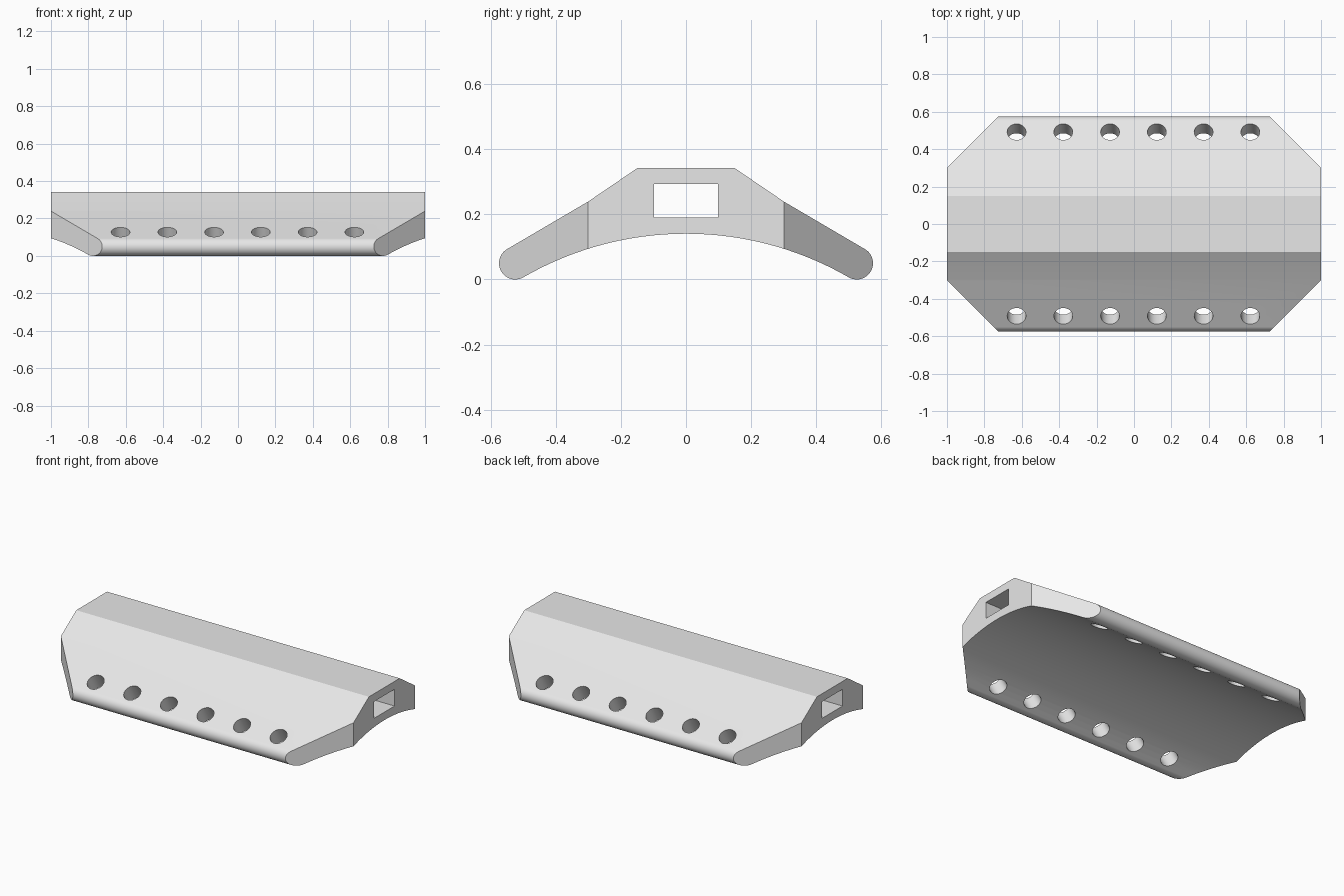
import bpy, bmesh
from math import sin, cos, radians
from mathutils import Matrix

cube = bpy.data.objects.get("Cube")
if cube:
    bpy.data.objects.remove(cube, do_unlink=True)

grey = bpy.data.materials.new("light grey")
grey.use_nodes = True
grey.diffuse_color = (0.8, 0.8, 0.8, 1)
grey.node_tree.nodes["Principled BSDF"].inputs["Base Color"].default_value = (0.8, 0.8, 0.8, 1)


def add_object(name, bm):
    bmesh.ops.recalc_face_normals(bm, faces=bm.faces)
    mesh = bpy.data.meshes.new(name)
    bm.to_mesh(mesh)
    bm.free()
    mesh.materials.append(grey)
    obj = bpy.data.objects.new(name, mesh)
    bpy.context.collection.objects.link(obj)
    return obj


def prism(name, points, offset):
    """Extrude a closed outline of 3D points along an offset."""
    bm = bmesh.new()
    face = bm.faces.new([bm.verts.new(p) for p in points])
    moved = bmesh.ops.extrude_face_region(bm, geom=[face])["geom"]
    bmesh.ops.translate(bm, vec=offset,
                        verts=[v for v in moved if isinstance(v, bmesh.types.BMVert)])
    return add_object(name, bm)


def cut(obj, cutter, operation):
    cutter.hide_render = True
    mod = obj.modifiers.new(operation.lower(), "BOOLEAN")
    mod.operation, mod.solver, mod.object = operation, "EXACT", cutter
    bpy.ops.object.modifier_apply(modifier=mod.name)
    bpy.data.objects.remove(cutter, do_unlink=True)


# Cross-section: flat crown, sloping wings, round tips, arched underside
TIP_Y, TIP_Z, TIP_R = 0.525, 0.05, 0.05
half = [(0.15, 0.342), (0.30, 0.24)]
for i in range(25):
    a = radians(60 - 180 * i / 24)
    half.append((TIP_Y + TIP_R * cos(a), TIP_Z + TIP_R * sin(a)))
arch_z = half[-1][1] - cos(radians(30))
arch = [(sin(radians(a)), arch_z + cos(radians(a))) for a in range(28, -29, -2)]
section = half + arch + [(-y, z) for y, z in reversed(half)]
body = prism("arched_bracket", [(-1, y, z) for y, z in section], (2, 0, 0))
bpy.context.view_layer.objects.active = body
body.select_set(True)

# Plan outline that clips the four corners at 45 degrees
quarter = [(1.2, 0.101), (0.6, 0.701)]
outline = quarter + [(-x, y) for x, y in reversed(quarter)]
outline += [(-x, -y) for x, y in quarter] + [(x, -y) for x, y in reversed(quarter)]
cut(body, prism("corner_cutter", [(x, y, -0.5) for x, y in outline], (0, 0, 1.5)), "INTERSECT")

# Rectangular slot along the length and six slanted holes in each wing
bm = bmesh.new()
bmesh.ops.create_cube(bm, size=1, matrix=Matrix.Translation((0, 0, 0.2415))
                      @ Matrix.Diagonal((2.4, 0.198, 0.103, 1)))
for side in (-1, 1):
    for i in range(6):
        place = Matrix.Translation((-0.628 + 0.25 * i, side * 0.492, 0.127))
        bmesh.ops.create_cone(bm, cap_ends=True, segments=40, radius1=0.05, radius2=0.05,
                              depth=0.3, matrix=place @ Matrix.Rotation(radians(-30 * side), 4, "X"))
cut(body, add_object("slot_and_hole_cutter", bm), "DIFFERENCE")

# Smooth curves with crisp edges
bpy.ops.object.shade_smooth_by_angle(angle=radians(30))
weighted = body.modifiers.new("weighted_normals", "WEIGHTED_NORMAL")
weighted.keep_sharp = True
